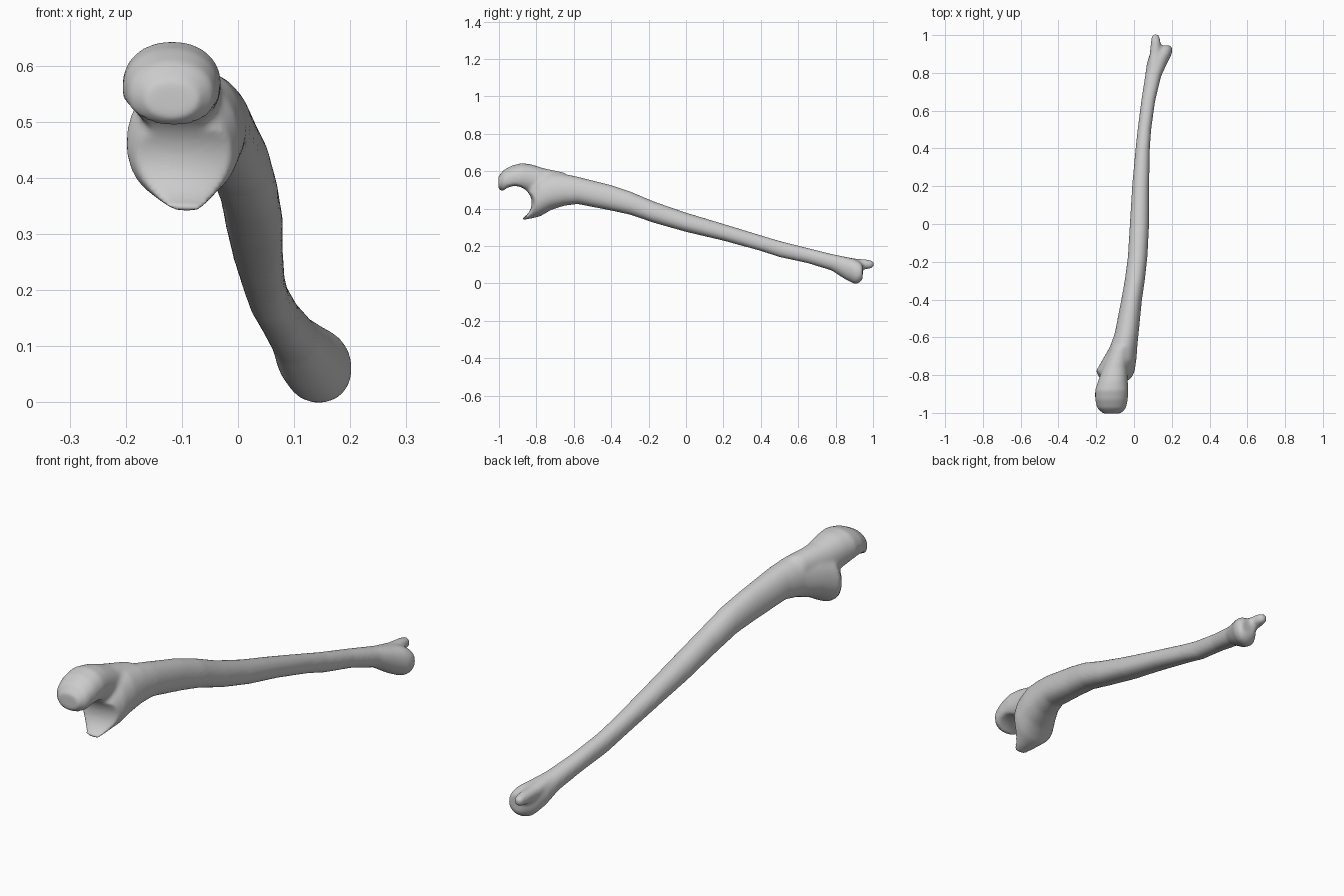
import bpy, bmesh, math

if "Cube" in bpy.data.objects:
    bpy.data.objects.remove(bpy.data.objects["Cube"])

N = 32


def loft(name, rings):
    """Skin a list of closed point rings and cap both ends."""
    bm = bmesh.new()
    loops = [[bm.verts.new(p) for p in r] for r in rings]
    for a, b in zip(loops, loops[1:]):
        for i in range(len(a)):
            j = (i + 1) % len(a)
            bm.faces.new((a[i], a[j], b[j], b[i]))
    bm.faces.new(loops[0])
    bm.faces.new(loops[-1])
    bmesh.ops.recalc_face_normals(bm, faces=bm.faces)
    me = bpy.data.meshes.new(name)
    bm.to_mesh(me)
    bm.free()
    ob = bpy.data.objects.new(name, me)
    bpy.context.collection.objects.link(ob)
    return ob


def section(y, x0, x1, z0, z1, k=0.0):
    """Rounded cross-section at y; k > 0 narrows the top into a crest."""
    cx, cz, rx, rz = (x0 + x1) / 2, (z0 + z1) / 2, (x1 - x0) / 2, (z1 - z0) / 2
    pts = []
    for i in range(N):
        a = 2 * math.pi * i / N
        c, s = math.cos(a), math.sin(a)
        c = math.copysign(abs(c) ** 0.93, c)
        s = math.copysign(abs(s) ** 0.93, s)
        pts.append((cx + rx * c * (1 - k * s), y, cz + rz * s))
    return pts


# shaft, from the lower process of the joint to the far head
shaft = loft("bone", [section(*s) for s in (
    (-0.875, -0.14, -0.04, 0.338, 0.42),
    (-0.82, -0.18, -0.015, 0.348, 0.54),
    (-0.78, -0.202, 0.003, 0.358, 0.58, 0.05),
    (-0.72, -0.167, 0.012, 0.393, 0.595, 0.1),
    (-0.65, -0.127, 0.017, 0.415, 0.585, 0.1),
    (-0.58, -0.102, 0.024, 0.424, 0.57, 0.1),
    (-0.4, -0.067, 0.042, 0.389, 0.525, 0.1),
    (-0.3, -0.049, 0.057, 0.367, 0.492, 0.1),
    (-0.17, -0.032, 0.071, 0.323, 0.437, 0.1),
    (0.0, -0.022, 0.08, 0.275, 0.378, 0.1),
    (0.2, -0.01, 0.08, 0.228, 0.318, 0.08),
    (0.4, 0.008, 0.084, 0.173, 0.257, 0.06),
    (0.5, 0.019, 0.091, 0.14, 0.227),
    (0.65, 0.038, 0.112, 0.108, 0.189),
    (0.78, 0.058, 0.143, 0.068, 0.157),
    (0.85, 0.068, 0.175, 0.022, 0.142),
    (0.9, 0.083, 0.2, -0.003, 0.13),
    (0.925, 0.098, 0.204, 0.0, 0.118),
    (0.945, 0.118, 0.197, 0.022, 0.1))])

# hooked upper end
hook = loft("hook", [section(*s) for s in (
    (-1.003, -0.165, -0.07, 0.505, 0.572),
    (-0.975, -0.195, -0.042, 0.487, 0.606),
    (-0.93, -0.206, -0.033, 0.487, 0.63),
    (-0.88, -0.206, -0.03, 0.49, 0.643),
    (-0.83, -0.19, -0.033, 0.48, 0.637),
    (-0.76, -0.165, -0.033, 0.46, 0.615),
    (-0.65, -0.12, -0.02, 0.46, 0.592))])

# small pointed process beside the far head
spike = loft("spike", [section(*s) for s in (
    (0.78, 0.068, 0.13, 0.09, 0.155),
    (0.9, 0.083, 0.145, 0.075, 0.133),
    (0.97, 0.09, 0.14, 0.076, 0.127),
    (0.992, 0.093, 0.135, 0.08, 0.122),
    (1.004, 0.102, 0.126, 0.09, 0.115))])

# spool-shaped cutter for the joint notch, leaving a central ridge
spool_rings = []
for i in range(17):
    d = -0.16 + 0.02 * i
    r = 0.09 + 0.012 * min(1.5, (d / 0.08) ** 2)
    spool_rings.append([(-0.105 + d,
                         -0.915 + r * math.cos(2 * math.pi * j / 48),
                         0.43 + r * math.sin(2 * math.pi * j / 48))
                        for j in range(48)])
cutter = loft("notch_cutter", spool_rings)
cutter.hide_render = True

# join the parts, fuse them, cut the notch and soften
for o in bpy.context.selected_objects:
    o.select_set(False)
for o in (shaft, hook, spike):
    o.select_set(True)
bpy.context.view_layer.objects.active = shaft
bpy.ops.object.join()


def fuse(size):
    m = shaft.modifiers.new("fuse", 'REMESH')
    m.mode = 'VOXEL'
    m.voxel_size = size


fuse(0.008)
cut = shaft.modifiers.new("notch", 'BOOLEAN')
cut.operation = 'DIFFERENCE'
cut.solver = 'EXACT'
cut.object = cutter
fuse(0.007)
soft = shaft.modifiers.new("soften", 'SMOOTH')
soft.factor = 0.5
soft.iterations = 6
bpy.ops.object.convert(target='MESH')
bpy.data.objects.remove(cutter)

# rest on the ground
low = min(v.co.z for v in shaft.data.vertices)
for v in shaft.data.vertices:
    v.co.z -= low
shaft.name = "forearm_bone"
bpy.ops.object.shade_smooth()
